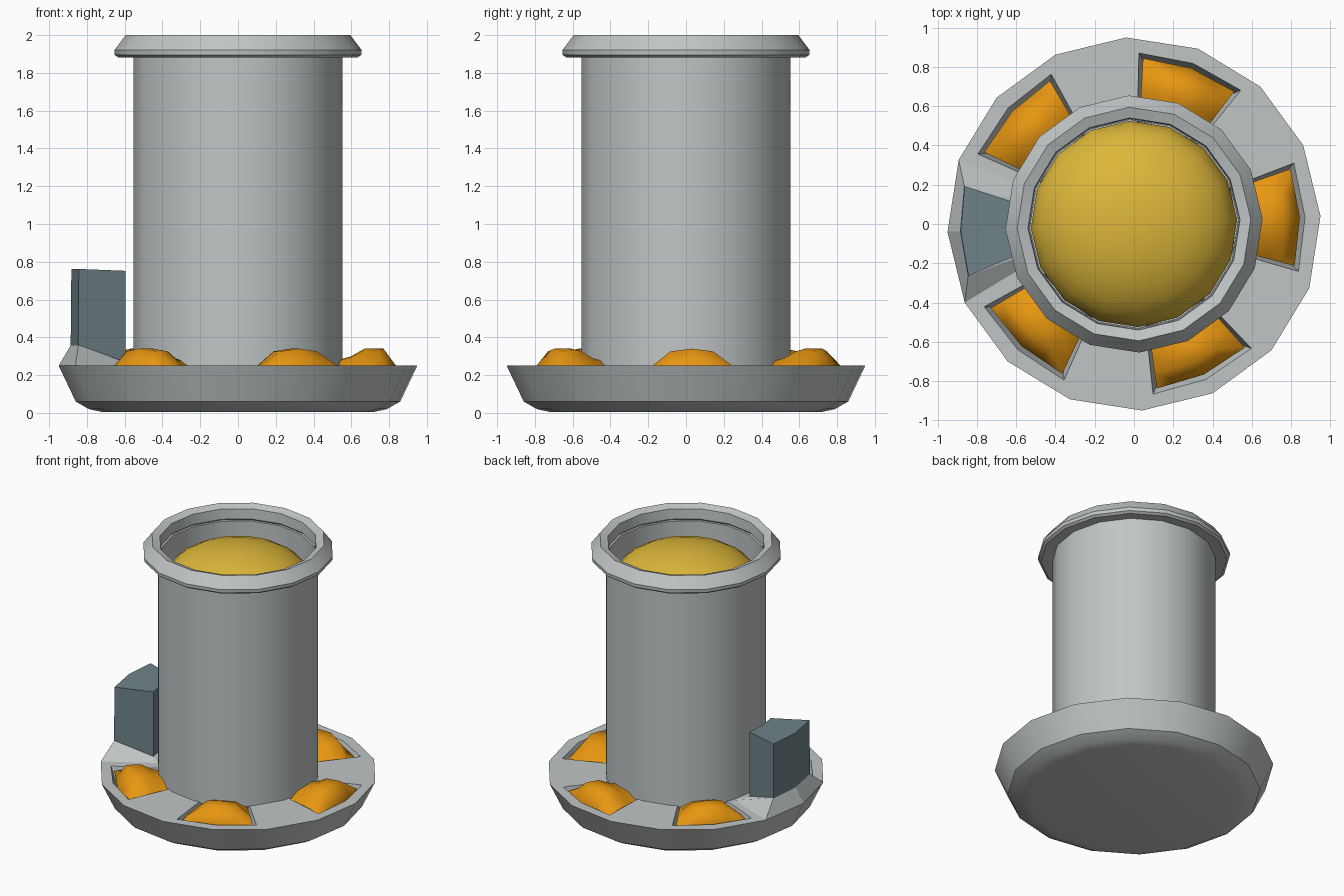
import bpy, bmesh, math

if "Cube" in bpy.data.objects:
    bpy.data.objects.remove(bpy.data.objects["Cube"])

OFF = math.radians(2.4)      # slight turn of all 16-sided parts
SEG = math.tau / 16


def material(name, rgb):
    m = bpy.data.materials.new(name)
    m.diffuse_color = (*rgb, 1)
    m.use_nodes = True
    m.node_tree.nodes["Principled BSDF"].inputs["Base Color"].default_value = m.diffuse_color
    return m


GREY = material("light grey", (0.53, 0.56, 0.56))
SLATE = material("slate blue", (0.16, 0.225, 0.245))
ORANGE = material("orange feed", (0.86, 0.33, 0.006))
YELLOW = material("yellow grain", (0.72, 0.47, 0.042))


def polar(r, a, z):
    return (r * math.cos(a), r * math.sin(a), z)


def finish(bm, name, mat, smooth=None):
    bmesh.ops.remove_doubles(bm, verts=bm.verts, dist=1e-4)
    bmesh.ops.recalc_face_normals(bm, faces=bm.faces)
    me = bpy.data.meshes.new(name)
    bm.to_mesh(me)
    bm.free()
    ob = bpy.data.objects.new(name, me)
    bpy.context.collection.objects.link(ob)
    me.materials.append(mat)
    if smooth:
        shade(ob, smooth)
    return ob


def shade(ob, angle):
    bpy.ops.object.select_all(action='DESELECT')
    ob.select_set(True)
    bpy.context.view_layer.objects.active = ob
    bpy.ops.object.shade_smooth_by_angle(angle=math.radians(angle))


def lathe(name, profile, mat, smooth, closed=False):
    bm = bmesh.new()
    rings = [[bm.verts.new(polar(r, OFF + i * SEG, z)) for i in range(16)] for r, z in profile]
    n = len(rings)
    for j in range(n if closed else n - 1):
        a, b = rings[j], rings[(j + 1) % n]
        for i in range(16):
            k = (i + 1) % 16
            bm.faces.new((a[i], a[k], b[k], b[i]))
    return finish(bm, name, mat, smooth)


def wedge(name, mid, bottom, top, mat):
    """Two-segment ring block. bottom/top = (r_in, half_in, z_in, r_out, half_out, z_out)."""
    bm = bmesh.new()
    loops = []
    for ri, hi, zi, ro, ho, zo in (bottom, top):
        hi, ho = math.radians(hi), math.radians(ho)
        pts = [polar(ro, mid + t * ho, zo) for t in (-1, 0, 1)]
        pts += [polar(ri, mid + t * hi, zi) for t in (1, 0, -1)]
        loops.append([bm.verts.new(p) for p in pts])
    for i in range(6):
        k = (i + 1) % 6
        bm.faces.new((loops[0][i], loops[0][k], loops[1][k], loops[1][i]))
    for lo in loops:         # caps as two quads each
        bm.faces.new((lo[0], lo[1], lo[4], lo[5]))
        bm.faces.new((lo[1], lo[2], lo[3], lo[4]))
    return finish(bm, name, mat)


# Base dish
dish = lathe("base_dish", [(0, 0.005), (0.72, 0.005), (0.79, 0.02), (0.86, 0.06),
                           (0.95, 0.25), (0, 0.25)], GREY, None)

# Feed pockets cut in the dish, with a mound in each
for n, k in enumerate(range(-2, 3)):
    mid = OFF + k * 3 * SEG
    cut = wedge(f"pocket_cutter_{n}", mid, (0.52, 16, 0.10, 0.82, 16.5, 0.10),
                (0.52, 18.7, 0.27, 0.878, 18.7, 0.27), GREY)
    cut.hide_render = True
    mod = dish.modifiers.new("pocket", 'BOOLEAN')
    mod.operation, mod.solver, mod.object = 'DIFFERENCE', 'EXACT', cut
    bpy.context.view_layer.objects.active = dish
    bpy.ops.object.modifier_apply(modifier=mod.name)
    bpy.data.objects.remove(cut)

    bm = bmesh.new()
    grid = []
    for r, h in ((0.53, 0.06), (0.60, 0.08), (0.67, 0.12), (0.77, 0.12), (0.845, 0.02), (0.83, -0.1)):
        row = []
        for t in (-1, -0.5, 0, 0.5, 1):
            f = {0: 1, 0.5: 0.88, 1: 0.15}[abs(t)]
            a = t * math.radians(17)
            half = math.radians(17)
            # keep each row on straight chords like the dish sides
            flat = math.cos(half / 2) / math.cos(abs(a) - half / 2)
            row.append(bm.verts.new(polar(r * flat, mid + a, 0.22 + (h * f if h > 0 else h))))
        grid.append(row)
    for a, b in zip(grid, grid[1:]):
        for i in range(4):
            bm.faces.new((a[i], a[i + 1], b[i + 1], b[i]))
    ob = finish(bm, f"feed_mound_{n}", ORANGE, 60)
shade(dish, 32)

# Side block and its flared foot
back = OFF + math.pi
wedge("block_foot", back, (0.54, 22.5, 0.24, 0.95, 22.5, 0.25),
      (0.60, 13.5, 0.262, 0.885, 15, 0.36), GREY)
wedge("side_block", back, (0.615, 12.5, 0.25, 0.887, 15, 0.33),
      (0.615, 12.5, 0.752, 0.883, 15, 0.762), SLATE)

# Tube, open at the top
lathe("tube", [(0.555, 0.24), (0.555, 1.892), (0.53, 1.892), (0.53, 0.24)], GREY, 30, True)

# Rim ring
lathe("tube_rim", [(0.535, 1.905), (0.54, 1.98), (0.595, 2.0), (0.655, 1.92),
                   (0.653, 1.895), (0.635, 1.882), (0.55, 1.89)], GREY, 25, True)

# Grain dome inside the tube
dome = [(0.525 * math.cos(a), 1.64 + 0.30 * math.sin(a))
        for a in (math.pi / 2 * i / 7 for i in range(8))]
lathe("grain_dome", [(0, 1.60), (0.525, 1.60)] + dome, YELLOW, 50)
